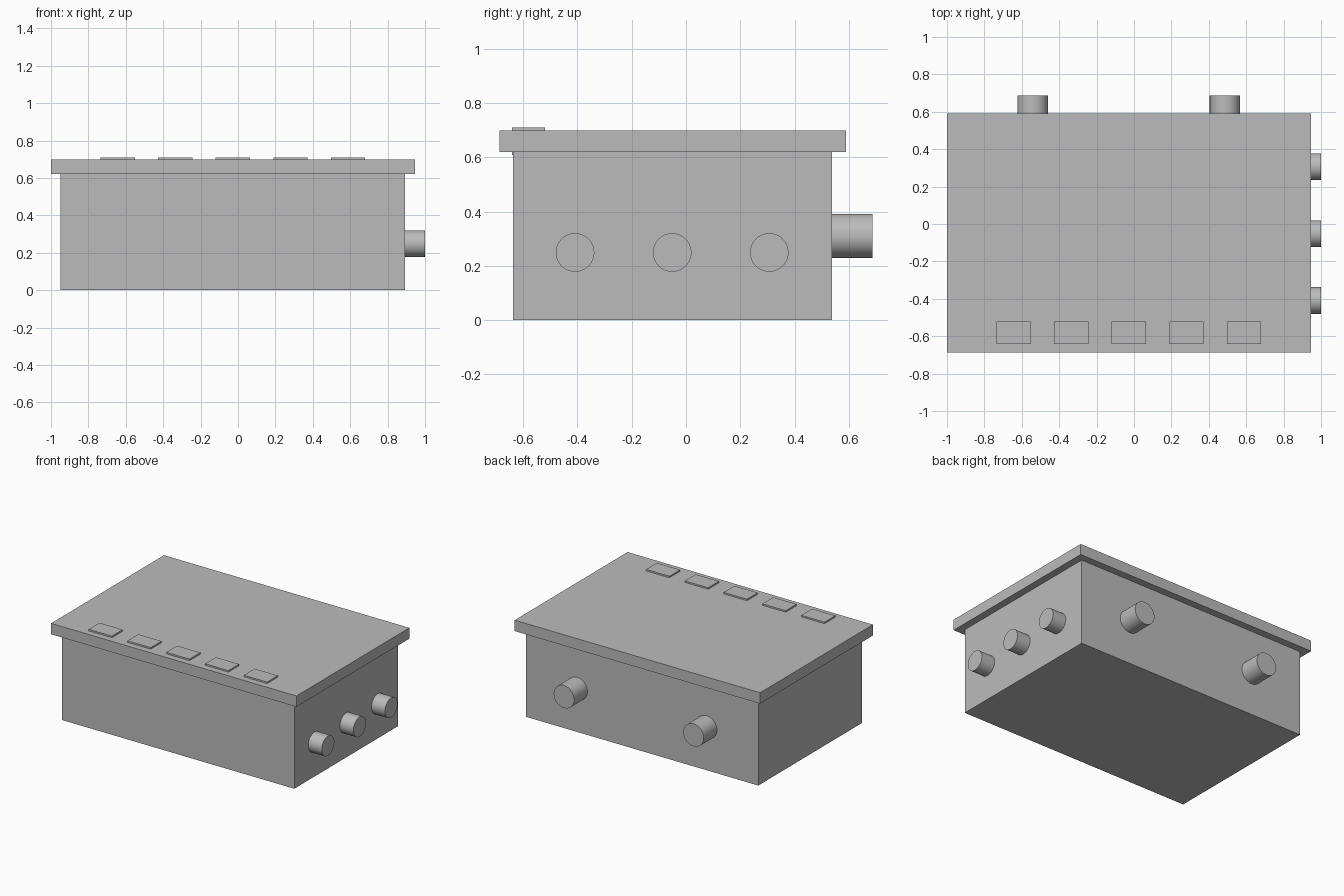
import bpy
import math

cube = bpy.data.objects.get("Cube")
if cube:
    bpy.data.objects.remove(cube, do_unlink=True)

grey = bpy.data.materials.new("plain_grey")
grey.use_nodes = True
colour = (0.5, 0.5, 0.5, 1)
grey.diffuse_color = colour
grey.node_tree.nodes["Principled BSDF"].inputs["Base Color"].default_value = colour


def box(name, low, high):
    """Box spanning two opposite corners."""
    centre = [(a + b) / 2 for a, b in zip(low, high)]
    bpy.ops.mesh.primitive_cube_add(size=1, location=centre)
    part = bpy.context.object
    part.name = name
    part.scale = [b - a for a, b in zip(low, high)]
    bpy.ops.object.transform_apply(location=False, rotation=False, scale=True)
    part.data.materials.append(grey)


def port(name, radius, length, location, rotation):
    """Smooth round connector with sharp rims."""
    bpy.ops.mesh.primitive_cylinder_add(vertices=64, radius=radius, depth=length,
                                        location=location, rotation=rotation)
    part = bpy.context.object
    part.name = name
    part.data.materials.append(grey)
    bpy.ops.object.shade_smooth_by_angle(angle=math.radians(30))


# Enclosure and overhanging lid
box("body", (-0.95, -0.638, 0), (0.893, 0.538, 0.62))
box("lid", (-1, -0.688, 0.62), (0.945, 0.59, 0.698))

# Row of buttons passing through the lid near the front edge
for i in range(5):
    x = -0.642 + i * 0.3075
    box(f"button_{i + 1}", (x - 0.092, -0.642, 0.608), (x + 0.092, -0.52, 0.709))

# Three connectors on the left side
for i in range(3):
    port(f"side_port_{i + 1}", 0.071, 0.15, (0.925, -0.409 + i * 0.358, 0.249),
         (0, math.pi / 2, 0))

# Two larger connectors on the back
for i, x in enumerate((-0.541, 0.486)):
    port(f"back_port_{i + 1}", 0.081, 0.2, (x, 0.588, 0.31), (math.pi / 2, 0, 0))
